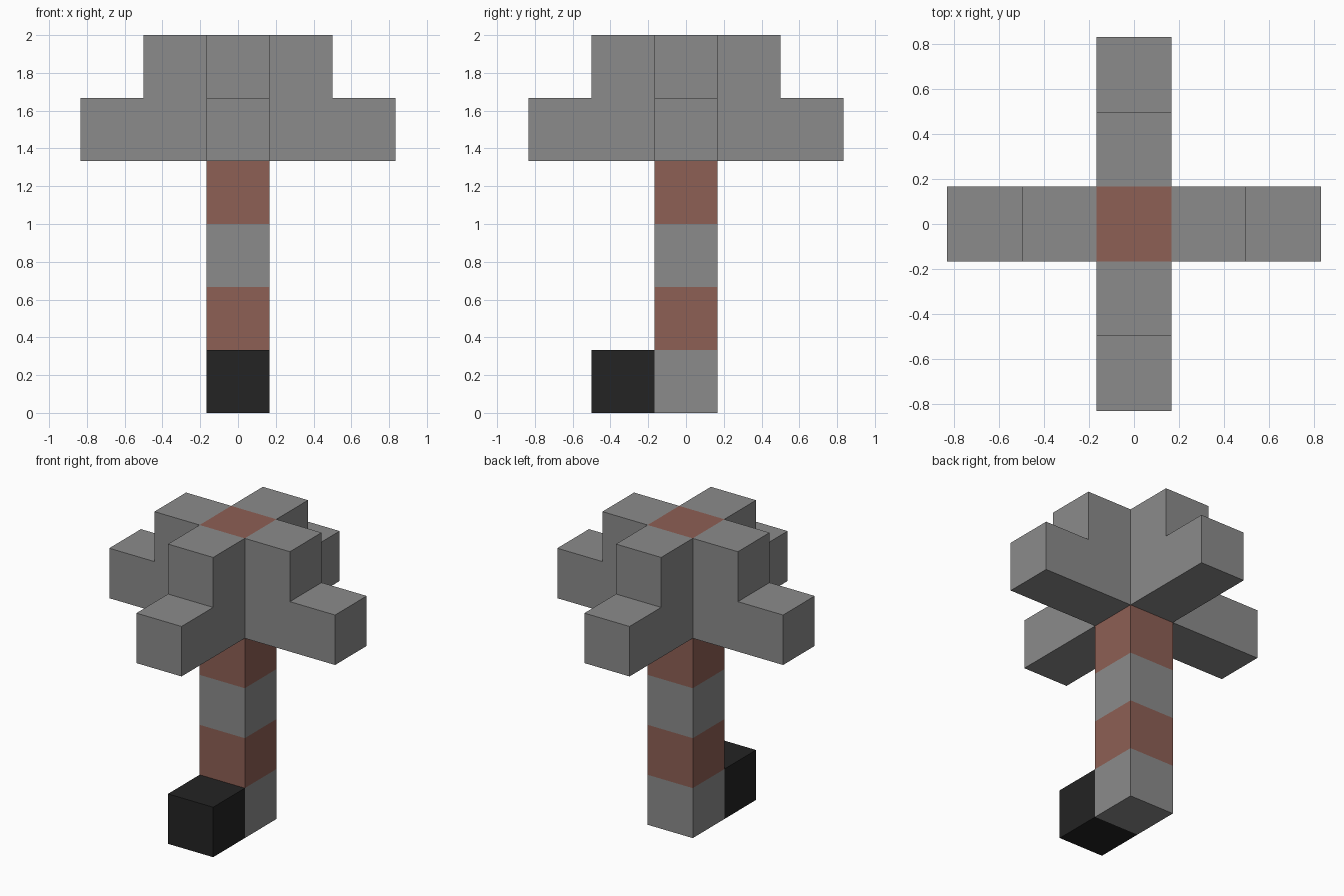
import bpy, bmesh, math
from mathutils import Matrix, Vector

cube = bpy.data.objects.get("Cube")
if cube:
    bpy.data.objects.remove(cube, do_unlink=True)

U = 1 / 3   # edge of one block
H = U / 2   # half a block


def make_material(name, rgb):
    mat = bpy.data.materials.new(name)
    mat.use_nodes = True
    color = (*rgb, 1)
    mat.diffuse_color = color
    mat.node_tree.nodes["Principled BSDF"].inputs["Base Color"].default_value = color
    return mat


grey = make_material("stone grey", (0.26, 0.26, 0.26))
red = make_material("brick red", (0.27, 0.115, 0.09))
black = make_material("soft black", (0.017, 0.017, 0.017))


def add_object(name, bm, mats):
    bmesh.ops.recalc_face_normals(bm, faces=bm.faces)
    mesh = bpy.data.meshes.new(name)
    bm.to_mesh(mesh)
    bm.free()
    for mat in mats:
        mesh.materials.append(mat)
    obj = bpy.data.objects.new(name, mesh)
    bpy.context.collection.objects.link(obj)
    return obj


def block(size, center):
    bm = bmesh.new()
    bmesh.ops.create_cube(bm, size=1)
    bmesh.ops.scale(bm, vec=size, verts=bm.verts)
    bmesh.ops.translate(bm, vec=center, verts=bm.verts)
    return bm


# Striped column, cut at every block height and coloured in alternation
bm = block((U, U, 2), (0, 0, 1))
for level in range(1, 6):
    bmesh.ops.bisect_plane(bm, geom=bm.verts[:] + bm.edges[:] + bm.faces[:],
                           plane_co=(0, 0, level * U), plane_no=(0, 0, 1))
for face in bm.faces:
    level = min(5, int(face.calc_center_median().z / U))
    face.material_index = level % 2
add_object("striped_column", bm, [grey, red])

# Stepped arms around the top, open where they meet the column
PROFILE = [(H, 4), (H + 2 * U, 4), (H + 2 * U, 5), (H + U, 5), (H + U, 6), (H, 6)]


def stepped_arm(name, angle):
    bm = bmesh.new()
    side = bm.faces.new([bm.verts.new((x, -H, z * U)) for x, z in PROFILE])
    out = bmesh.ops.extrude_face_region(bm, geom=[side], use_keep_orig=True)
    moved = [v for v in out["geom"] if isinstance(v, bmesh.types.BMVert)]
    bmesh.ops.translate(bm, vec=(0, U, 0), verts=moved)
    bmesh.ops.recalc_face_normals(bm, faces=bm.faces)
    inner = [f for f in bm.faces if all(abs(v.co.x - H) < 1e-4 for v in f.verts)]
    bmesh.ops.delete(bm, geom=inner, context="FACES")
    bmesh.ops.rotate(bm, cent=(0, 0, 0), verts=bm.verts,
                     matrix=Matrix.Rotation(angle, 3, "Z"))
    add_object(name, bm, [grey])


for i, name in enumerate(("left_arm", "back_arm", "right_arm", "front_arm")):
    stepped_arm(name, i * math.pi / 2)

# Black foot block in front of the column
bm = block((U, U, U), (0, -U, H))
hidden = [f for f in bm.faces if f.calc_center_median().y > -H - 1e-4]
bmesh.ops.delete(bm, geom=hidden, context="FACES")
add_object("front_foot", bm, [black])
